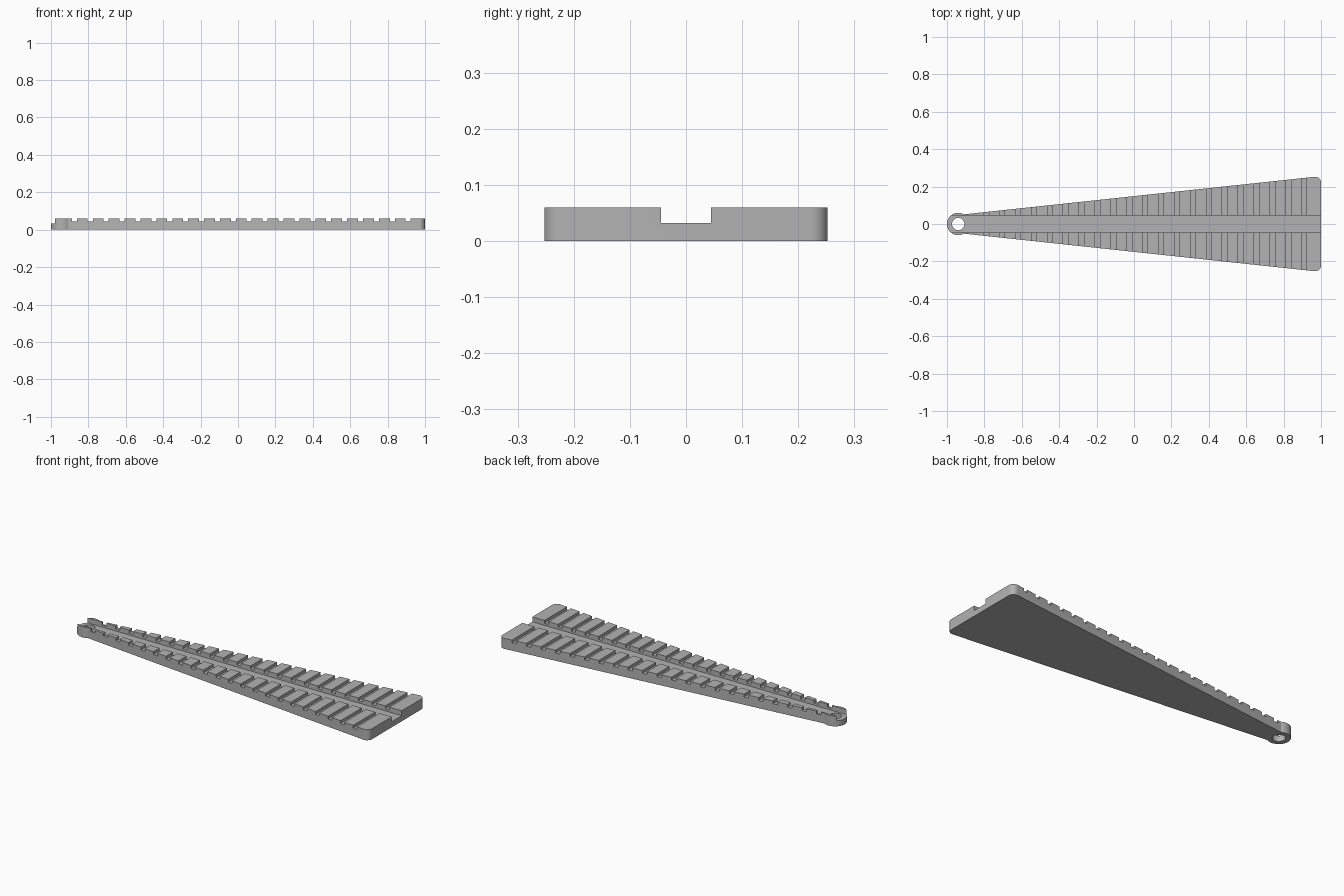
import bpy, bmesh
from math import cos, sin, pi, atan2, sqrt
from mathutils import Matrix

cube = bpy.data.objects.get("Cube")
if cube:
    bpy.data.objects.remove(cube, do_unlink=True)

HEIGHT = 0.06
HUB_X, HUB_R, HOLE_R = -0.94, 0.06, 0.033
SLOPE, MID_HALF = 0.107, 0.149      # half width = MID_HALF + SLOPE * x
CORNER_R = 0.03

grey = bpy.data.materials.new("plain grey")
grey.use_nodes = True
grey.diffuse_color = (0.45, 0.45, 0.45, 1)
grey.node_tree.nodes["Principled BSDF"].inputs["Base Color"].default_value = grey.diffuse_color


def to_object(name, bm):
    bmesh.ops.recalc_face_normals(bm, faces=bm.faces)
    mesh = bpy.data.meshes.new(name)
    bm.to_mesh(mesh)
    bm.free()
    mesh.materials.append(grey)
    obj = bpy.data.objects.new(name, mesh)
    bpy.context.collection.objects.link(obj)
    return obj


def add_box(bm, low, high):
    size = [b - a for a, b in zip(low, high)]
    mid = [(a + b) / 2 for a, b in zip(low, high)]
    bmesh.ops.create_cube(bm, size=1, matrix=Matrix.Translation(mid) @ Matrix.Diagonal((*size, 1)))


def arc(cx, cy, r, start, end, steps):
    angles = [start + (end - start) * i / steps for i in range(steps + 1)]
    return [(cx + r * cos(a), cy + r * sin(a)) for a in angles]


# Tapered plate outline: upper rounded corner, hub arc, then the mirrored corner
tilt = atan2(SLOPE, 1)
cx = 1 - CORNER_R
cy = MID_HALF + SLOPE * cx - CORNER_R * sqrt(1 + SLOPE ** 2)
corner = arc(cx, cy, CORNER_R, 0, pi / 2 + tilt, 10)

# Where the straight side meets the hub circle
a, c = 1 + SLOPE ** 2, MID_HALF + SLOPE * HUB_X
b = 2 * SLOPE * c
dx = (-b + sqrt(b * b - 4 * a * (c * c - HUB_R ** 2))) / (2 * a)
meet = atan2(c + SLOPE * dx, dx)
hub = arc(HUB_X, 0, HUB_R, meet, 2 * pi - meet, 40)
outline = corner + hub + [(x, -y) for x, y in reversed(corner)]

bm = bmesh.new()
base = bm.faces.new([bm.verts.new((x, y, 0)) for x, y in outline])
top = bmesh.ops.extrude_face_region(bm, geom=[base])["geom"]
bmesh.ops.translate(bm, vec=(0, 0, HEIGHT), verts=[v for v in top if isinstance(v, bmesh.types.BMVert)])
plate = to_object("tapered_plate", bm)

# Lengthwise channel
bm = bmesh.new()
add_box(bm, (-1.1, -0.045, 0.032), (1.1, 0.045, 0.1))
channel = to_object("channel_cutter", bm)

# Evenly spaced cross grooves
bm = bmesh.new()
for i in range(22):
    x = 0.91 - 0.085 * i
    add_box(bm, (x - 0.0135, -0.4, 0.044), (x + 0.0135, 0.4, 0.12))
grooves = to_object("groove_cutter", bm)

# Pivot hole
bm = bmesh.new()
bmesh.ops.create_cone(bm, cap_ends=True, segments=40, radius1=HOLE_R, radius2=HOLE_R, depth=0.3,
                      matrix=Matrix.Translation((HUB_X, 0, 0)))
hole = to_object("hole_cutter", bm)

# Carve the plate
bpy.context.view_layer.objects.active = plate
plate.select_set(True)
for cutter in (channel, grooves, hole):
    cutter.hide_render = True
    mod = plate.modifiers.new(cutter.name, 'BOOLEAN')
    mod.operation, mod.solver, mod.object = 'DIFFERENCE', 'EXACT', cutter
    bpy.ops.object.modifier_apply(modifier=mod.name)
    bpy.data.objects.remove(cutter, do_unlink=True)

bpy.ops.object.shade_smooth_by_angle(angle=pi / 6)
